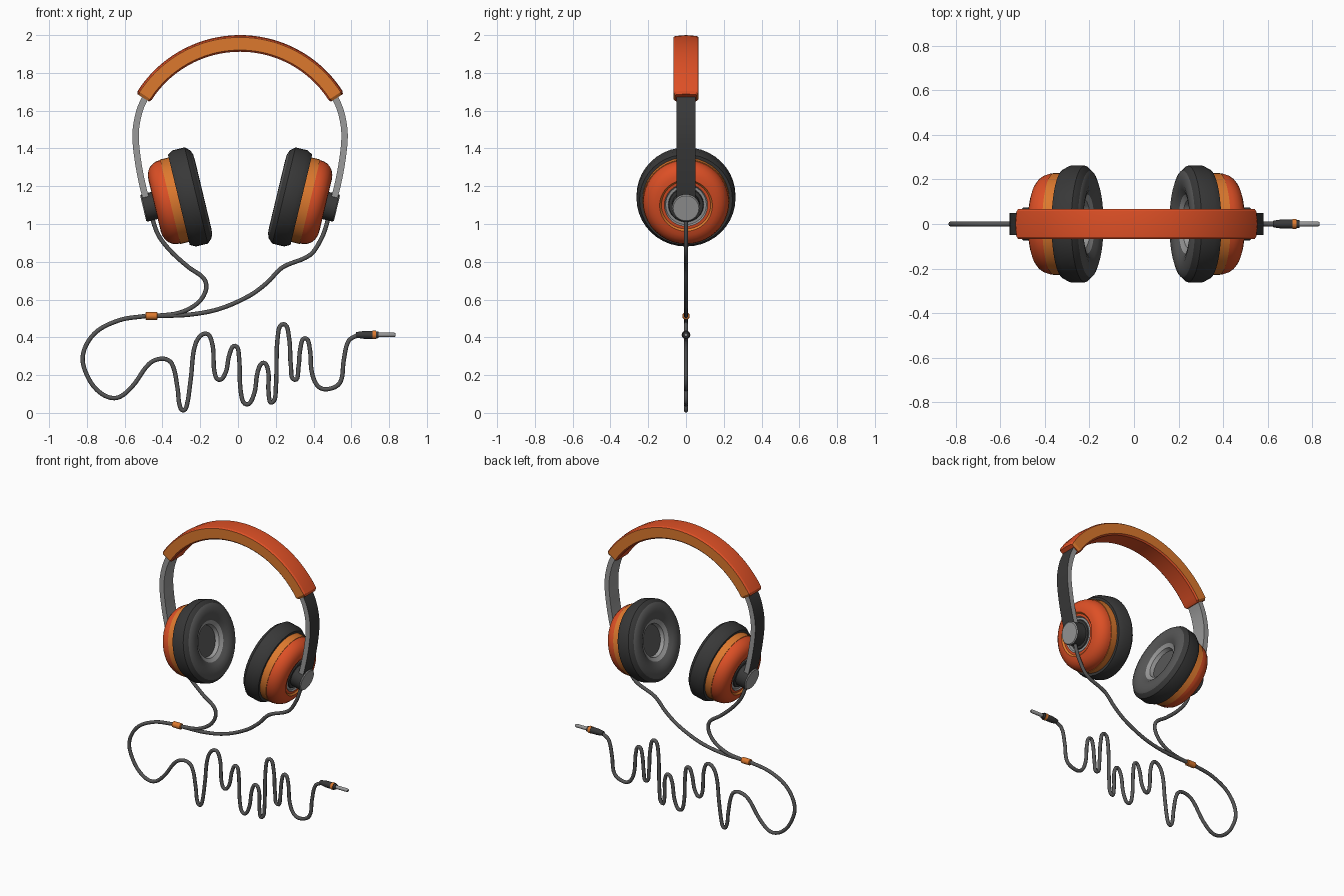
import bpy, bmesh, math
from mathutils import Vector

if "Cube" in bpy.data.objects:
    bpy.data.objects.remove(bpy.data.objects["Cube"])

CX = 0.011                                   # headset centre line
TILT = math.radians(13.5)                    # ear cup tilt
FACE = Vector((0.198, 0, 1.159))             # centre of the cushion face
AXIS = Vector((math.cos(TILT), 0, -math.sin(TILT)))


def material(name, r, g, b):
    m = bpy.data.materials.new(name)
    m.diffuse_color = (r, g, b, 1)
    m.use_nodes = True
    m.node_tree.nodes["Principled BSDF"].inputs["Base Color"].default_value = m.diffuse_color
    return m


RED = material("red_orange", 0.73, 0.08, 0.019)
ORANGE = material("light_orange", 0.72, 0.19, 0.027)
DARK = material("charcoal", 0.04, 0.04, 0.04)
GREY = material("dark_grey", 0.095, 0.095, 0.095)
METAL = material("metal_grey", 0.32, 0.32, 0.32)


def finish(name, bm, mats, mirror=False, angle=35):
    bmesh.ops.recalc_face_normals(bm, faces=bm.faces)
    me = bpy.data.meshes.new(name)
    bm.to_mesh(me)
    bm.free()
    for m in mats:
        me.materials.append(m)
    ob = bpy.data.objects.new(name, me)
    bpy.context.collection.objects.link(ob)
    bpy.ops.object.select_all(action='DESELECT')
    ob.select_set(True)
    bpy.context.view_layer.objects.active = ob
    bpy.ops.object.shade_smooth_by_angle(angle=math.radians(angle))
    if mirror:
        ob.location.x = CX
        ob.modifiers.new("mirror", 'MIRROR')
    return ob


def revolve(name, profile, mats, origin, axis, seg=40, mirror=False):
    """Spin (distance, radius, material) points; material is for the strip ending there."""
    bm = bmesh.new()
    u = Vector((0, 1, 0))
    v = axis.cross(u)
    rings = []
    for t, r, _ in profile:
        c = origin + axis * t
        if r == 0:
            rings.append([bm.verts.new(c)] * seg)
        else:
            rings.append([bm.verts.new(c + r * (math.cos(a) * u + math.sin(a) * v))
                          for a in (2 * math.pi * k / seg for k in range(seg))])
    for a, b, p in zip(rings, rings[1:], profile[1:]):
        for k in range(seg):
            j = (k + 1) % seg
            quad = list(dict.fromkeys((a[k], a[j], b[j], b[k])))
            bm.faces.new(quad).material_index = p[2]
    return finish(name, bm, mats, mirror)


def smooth_path(pts, steps):
    """Hermite curve through the points, tangents scaled by segment length."""
    p = [Vector(q) for q in pts]
    d = [(p[min(i + 1, len(p) - 1)] - p[max(i - 1, 0)]).normalized() for i in range(len(p))]
    out = []
    for i in range(len(p) - 1):
        L = (p[i + 1] - p[i]).length
        for s in range(steps):
            t = s / steps
            out.append(p[i] * (2*t**3 - 3*t**2 + 1) + d[i] * L * (t**3 - 2*t**2 + t)
                       + p[i + 1] * (3*t**2 - 2*t**3) + d[i + 1] * L * (t**3 - t**2))
    return out + [p[-1]]


def sweep(name, path, section, mats, rule=lambda k: 0, scales=None, **kw):
    """Sweep an (outward, y) section along a path in the xz plane."""
    bm = bmesh.new()
    rings, n = [], len(section)
    for i, c in enumerate(path):
        t = (path[min(i + 1, len(path) - 1)] - path[max(i - 1, 0)]).normalized()
        s = scales[i] if scales else 1
        rings.append([bm.verts.new((c.x - t.y * o * s, y * s, c.y + t.x * o * s))
                      for o, y in section])
    for a, b in zip(rings, rings[1:]):
        for k in range(n):
            j = (k + 1) % n
            bm.faces.new((a[k], a[j], b[j], b[k])).material_index = rule(k)
    bm.faces.new(rings[0])
    bm.faces.new(rings[-1])
    return finish(name, bm, mats, **kw)


# Padded headband: red wrap with light orange front and back faces
angles = [148.6, 147.2] + [147.2 - 114.4 * i / 44 for i in range(1, 45)] + [31.4]
arc = [Vector((CX + 0.6 * math.cos(math.radians(a)), 1.355 + 0.6 * math.sin(math.radians(a))))
       for a in angles]
pad = [(0.045, 0), (0.040, 0.058), (0.033, 0.067), (-0.034, 0.067), (-0.043, 0.058),
       (-0.043, -0.058), (-0.034, -0.067), (0.033, -0.067), (0.040, -0.058)]
sweep("headband_pad", arc, pad, [RED, ORANGE], lambda k: int(k in (2, 6)),
      [0.85] + [1] * (len(arc) - 2) + [0.85], angle=25)

# Metal side arms, dark on the outside
arm = smooth_path([(0.475, 1.72), (0.525, 1.62), (0.548, 1.53), (0.553, 1.45),
                   (0.54, 1.33), (0.515, 1.2), (0.482, 1.08)], 5)
sweep("side_arm", arm, [(0.017, 0.05), (0.017, -0.05), (-0.017, -0.05), (-0.017, 0.05)],
      [METAL, DARK], lambda k: int(k == 0), mirror=True)

# Ear cushions with recessed speaker disc
cushion = [(0.06, 0, 0), (0.06, 0.1, 1), (0.035, 0.107, 2), (0.022, 0.132, 2),
           (0.006, 0.155, 1), (-0.002, 0.185, 1), (0.0, 0.215, 1), (0.01, 0.24, 1),
           (0.035, 0.262, 0), (0.1, 0.262, 0), (0.13, 0.246, 0), (0.13, 0, 0)]
revolve("ear_cushion", cushion, [DARK, GREY, METAL], FACE, AXIS, mirror=True)

# Light orange ring between cushion and shell
revolve("cup_ring", [(0.12, 0, 0), (0.12, 0.23, 0), (0.177, 0.23, 0), (0.177, 0, 0)],
        [ORANGE], FACE, AXIS, mirror=True)

# Rounded outer shell with stepped rings around the hub
shell = [(0.17, 0, 0), (0.17, 0.227, 0), (0.195, 0.226, 0), (0.217, 0.219, 0),
         (0.236, 0.206, 0), (0.25, 0.188, 0), (0.259, 0.165, 0), (0.262, 0.14, 0),
         (0.252, 0.13, 1), (0.252, 0.115, 0), (0.244, 0.108, 2), (0.244, 0.094, 2),
         (0.25, 0.09, 3), (0.25, 0, 3)]
revolve("cup_shell", shell, [RED, ORANGE, METAL, DARK], FACE, AXIS, mirror=True)

# Pivot hub with a metal cap
hub = [(0.235, 0, 0), (0.235, 0.074, 0), (0.318, 0.074, 0), (0.324, 0.068, 1), (0.324, 0, 1)]
revolve("pivot_hub", hub, [DARK, METAL], FACE, AXIS, seg=32, mirror=True)

# Cables, points in hundredths of a unit (x, z)
main = [(-49, 51.3), (-63, 49), (-76, 42), (-82.2, 30), (-79, 18), (-72, 10), (-64, 8),
        (-56, 14), (-47, 26), (-40, 28.7), (-35, 26), (-32, 13), (-31, 4.5), (-29, 1.3),
        (-27, 4.5), (-25, 18), (-22.5, 36.5), (-17, 42), (-13.5, 36), (-12.5, 22),
        (-10, 17.5), (-6.5, 21.5), (-4.5, 31), (-1.5, 35.5), (0.5, 30), (1.5, 11),
        (4.5, 4.5), (8.5, 10), (10.5, 22), (13.5, 26.5), (16, 22), (16.2, 11), (18, 5.5),
        (20, 13), (21, 40), (24, 47), (27, 40), (28, 25), (30, 17.5), (32, 24), (33, 34),
        (35.5, 39.5), (38, 34), (39, 22), (42, 14.5), (47, 12.5), (54, 16), (56, 28),
        (58.5, 38), (63.5, 41.3)]
left = [(-45.5, 105), (-44.5, 100), (-41.5, 93), (-35, 85), (-26, 77), (-18, 71),
        (-17, 65), (-21.5, 58), (-31, 53), (-44, 51.3)]
right = [(48, 105), (47, 100), (44, 92), (38, 83.5), (23.5, 77), (15.5, 69), (6, 62),
         (-10, 55), (-26, 52), (-44, 51.3)]
wire = [(0.0115 * math.cos(a), 0.0115 * math.sin(a))
        for a in (2 * math.pi * k / 10 for k in range(10))]
for name, pts in (("main_cable", main), ("left_cable", left), ("right_cable", right)):
    path = smooth_path([(x / 100, z / 100) for x, z in pts], 6)
    sweep(name, path, wire, [GREY], angle=50)

# Cable splitter
X = Vector((1, 0, 0))
revolve("cable_splitter", [(0, 0, 0), (0, 0.017, 0), (0.004, 0.02, 0), (0.061, 0.02, 0),
                           (0.065, 0.017, 0), (0.065, 0, 0)],
        [ORANGE], Vector((-0.49, 0, 0.513)), X, seg=16)

# Jack plug: dark grip, orange ring, metal pin
plug = [(0, 0, 0), (0, 0.014, 0), (0.015, 0.017, 0), (0.045, 0.021, 0), (0.088, 0.021, 0),
        (0.088, 0.023, 1), (0.106, 0.023, 1), (0.106, 0.019, 0), (0.12, 0.017, 0),
        (0.12, 0.0115, 0), (0.203, 0.0115, 2), (0.21, 0.008, 2), (0.21, 0, 2)]
revolve("jack_plug", plug, [DARK, ORANGE, METAL], Vector((0.624, 0, 0.413)), X, seg=16)
